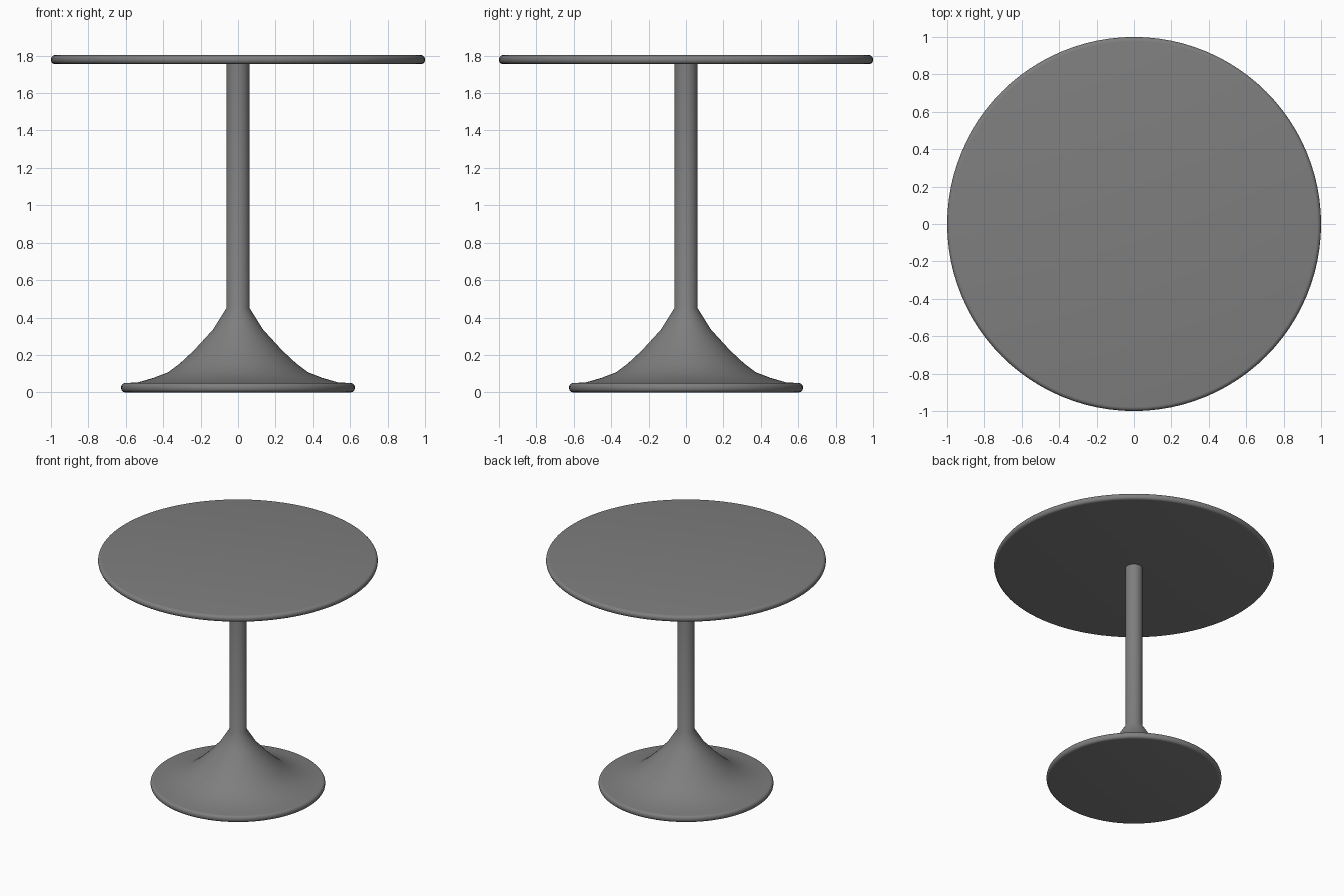
import bpy, bmesh, math

if "Cube" in bpy.data.objects:
    bpy.data.objects.remove(bpy.data.objects["Cube"])

# Dark grey finish shared by all parts
dark_grey = bpy.data.materials.new("dark_grey")
dark_grey.diffuse_color = (0.21, 0.21, 0.21, 1)
dark_grey.use_nodes = True
dark_grey.node_tree.nodes["Principled BSDF"].inputs["Base Color"].default_value = dark_grey.diffuse_color


def lathe(name, profile, steps=96):
    """Spin an (r, z) profile around z; points with r = 0 close the part."""
    bm = bmesh.new()
    verts = [bm.verts.new((r, 0, z)) for r, z in profile]
    edges = [bm.edges.new(p) for p in zip(verts, verts[1:])]
    bmesh.ops.spin(bm, geom=verts + edges, cent=(0, 0, 0), axis=(0, 0, 1),
                   angle=2 * math.pi, steps=steps)
    bmesh.ops.remove_doubles(bm, verts=bm.verts, dist=1e-5)
    bmesh.ops.recalc_face_normals(bm, faces=bm.faces)
    mesh = bpy.data.meshes.new(name)
    bm.to_mesh(mesh)
    bm.free()
    mesh.materials.append(dark_grey)
    obj = bpy.data.objects.new(name, mesh)
    bpy.context.collection.objects.link(obj)
    bpy.ops.object.select_all(action='DESELECT')
    obj.select_set(True)
    bpy.context.view_layer.objects.active = obj
    bpy.ops.object.shade_smooth_by_angle(angle=math.radians(40))
    return obj


def rounded_disc(radius, z0, z1, round_r, n=5):
    """Disc profile, from the bottom centre to the upper rim, edges rounded."""
    pts = [(0, z0)]
    for cz, start in ((z0 + round_r, -90), (z1 - round_r, 0)):
        for i in range(n + 1):
            a = math.radians(start + 90 * i / n)
            pts.append((radius - round_r + round_r * math.cos(a),
                        cz + round_r * math.sin(a)))
    return pts


# Round top
lathe("table_top", rounded_disc(1.0, 1.755, 1.803, 0.022) + [(0, 1.803)])

# Foot plate, flare and column as one continuous turned pedestal
flare = [(0.535, 0.053), (0.45, 0.078), (0.374, 0.107), (0.31, 0.155),
         (0.235, 0.225), (0.134, 0.335), (0.062, 0.45)]
lathe("pedestal", rounded_disc(0.625, 0.0, 0.05, 0.022) + flare
      + [(0.062, 1.757), (0, 1.757)])
